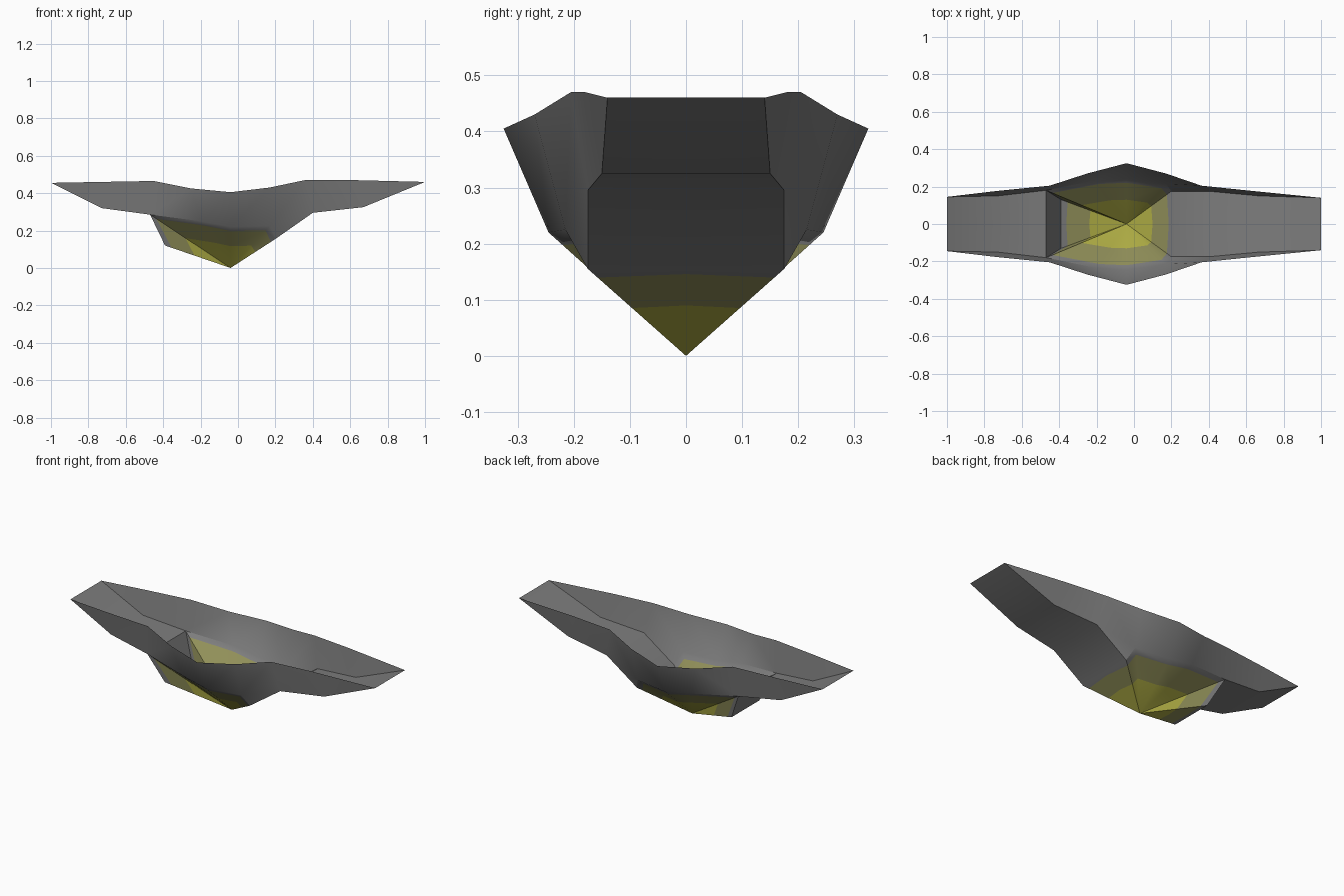
import bpy, bmesh, math
from mathutils import Vector

if "Cube" in bpy.data.objects:
    bpy.data.objects.remove(bpy.data.objects["Cube"])


def material(name, rgb):
    m = bpy.data.materials.new(name)
    m.diffuse_color = (*rgb, 1)
    m.use_nodes = True
    m.node_tree.nodes["Principled BSDF"].inputs["Base Color"].default_value = m.diffuse_color
    return m


# Half outline of the trough: floor edge, rim and sunken centre
left, right = Vector((-1, .145, .455)), Vector((1, .14, .46))
floor = [Vector(p) for p in (
    (-.73, .15, .32), (-.47, .18, .285), (-.2, .235, .25), (-.04, .245, .22),
    (.17, .215, .225), (.2, .175, .155), (.4, .175, .295), (.67, .15, .325))]
rim = [Vector(p) for p in (
    (-.73, .177, .46), (-.45, .205, .465), (-.25, .27, .425), (-.04, .325, .405),
    (.17, .27, .43), (.36, .205, .47), (.6, .18, .47))]
apex = Vector((-.04, 0, 0))
notch = Vector((-.39, .13, .12))

bm = bmesh.new()
cache = {}


def face(*points, mat=0):
    verts = []
    for p in points:
        key = tuple(round(c, 4) for c in p)
        if key not in cache:
            cache[key] = bm.verts.new(p)
        if cache[key] not in verts:
            verts.append(cache[key])
    f = bm.faces.new(verts)
    f.material_index = mat
    f.smooth = True


def centre(p):
    return Vector((p.x, 0, p.z))


# Side wall
low = [left] + floor[:5] + floor[6:] + [right]
high = [left] + rim + [right]
for i in range(len(low) - 1):
    face(low[i], low[i + 1], high[i + 1], high[i])
face(floor[4], floor[5], floor[6])

# Flat floor strips at both ends and the steep notch face
for strip in ([left, floor[0], floor[1], notch], [floor[5], floor[6], floor[7], right]):
    for a, b in zip(strip, strip[1:]):
        face(centre(a), centre(b), b, a)

# Sunken centre: fan with two painted bands around the apex
ring = [centre(notch), notch] + floor[1:6] + [centre(floor[5])]
inner = [.57, .55, .56, .54, .53, .53, .55, .58]
outer = [.92, .90, .92, .91, .90, .89, .90, .94]
for i in range(len(ring) - 1):
    a, b = ring[i], ring[i + 1]
    a1, b1 = apex.lerp(a, inner[i]), apex.lerp(b, inner[i + 1])
    a2, b2 = apex.lerp(a, outer[i]), apex.lerp(b, outer[i + 1])
    face(apex, b1, a1, mat=2)
    face(a1, b1, b2, a2, mat=1)
    face(a2, b2, b, a)

# Mirror across the long axis
bmesh.ops.mirror(bm, geom=bm.verts[:] + bm.edges[:] + bm.faces[:],
                 axis='Y', merge_dist=.0005)
bmesh.ops.remove_doubles(bm, verts=bm.verts[:], dist=.0005)
bmesh.ops.recalc_face_normals(bm, faces=bm.faces[:])
bm.faces.ensure_lookup_table()
if sum(f.normal.z * f.calc_area() for f in bm.faces) < 0:
    bmesh.ops.reverse_faces(bm, faces=bm.faces[:])

mesh = bpy.data.meshes.new("winged_trough")
bm.to_mesh(mesh)
bm.free()
mesh.materials.append(material("grey", (.205, .205, .205)))
mesh.materials.append(material("pale_olive", (.28, .275, .10)))
mesh.materials.append(material("yellow_olive", (.44, .43, .06)))
mesh.set_sharp_from_angle(angle=math.radians(30))
obj = bpy.data.objects.new("winged_trough", mesh)
bpy.context.collection.objects.link(obj)
